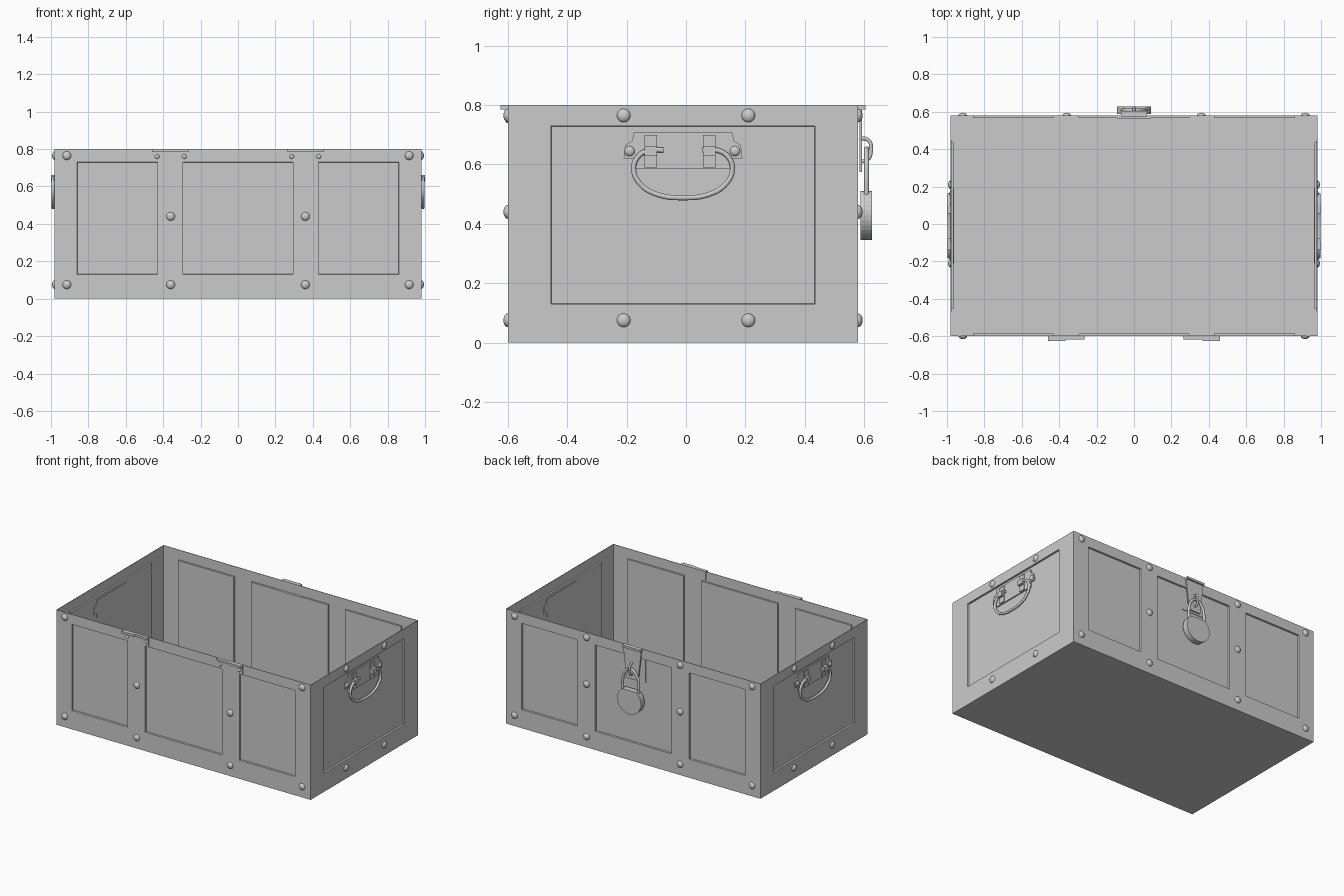
import bpy, bmesh
from mathutils import Matrix, Vector

cube = bpy.data.objects.get("Cube")
if cube:
    bpy.data.objects.remove(cube, do_unlink=True)

steel = bpy.data.materials.new("grey_steel")
GREY = (0.6, 0.6, 0.6, 1)
steel.use_nodes = True
steel.diffuse_color = GREY
steel.node_tree.nodes["Principled BSDF"].inputs["Base Color"].default_value = GREY

X, Y, FRONT, BACK, H = 0.98, 0.59, -0.6, 0.58, 0.8
RECESS = 0.012


def frame(origin, u, n):
    """Wall frame: u runs along the wall, v is up, d points outward."""
    m = Matrix.Identity(4)
    for i, axis in enumerate((u, (0, 0, 1), n, origin)):
        m.col[i].xyz = axis
    return m


front = frame((0, FRONT, 0), (1, 0, 0), (0, -1, 0))
right = frame((X, 0, 0), (0, 1, 0), (1, 0, 0))
back = frame((0, BACK, 0), (-1, 0, 0), (0, 1, 0))
left = frame((-X, 0, 0), (0, -1, 0), (-1, 0, 0))


def finish(name, bm, smooth=False):
    mesh = bpy.data.meshes.new(name)
    bm.to_mesh(mesh)
    bm.free()
    for p in mesh.polygons:
        p.use_smooth = smooth
    return link(name, mesh)


def link(name, data):
    data.materials.append(steel)
    ob = bpy.data.objects.new(name, data)
    bpy.context.collection.objects.link(ob)
    return ob


def mirror(ob):
    ob.modifiers.new("both_sides", "MIRROR").use_axis = (True, False, False)


def prism(name, m, outline, d0, d1):
    bm = bmesh.new()
    face = bm.faces.new([bm.verts.new(m @ Vector((u, v, d0))) for u, v in outline])
    ext = bmesh.ops.extrude_face_region(bm, geom=[face])["geom"]
    move = m.to_3x3() @ Vector((0, 0, d1 - d0))
    bmesh.ops.translate(bm, verts=[g for g in ext if isinstance(g, bmesh.types.BMVert)], vec=move)
    bmesh.ops.recalc_face_normals(bm, faces=bm.faces)
    return finish(name, bm)


def plate(name, m, u0, u1, v0, v1, d0, d1):
    return prism(name, m, [(u0, v0), (u1, v0), (u1, v1), (u0, v1)], d0, d1)


def domes(name, m, spots, radius, depth, base=0):
    bm = bmesh.new()
    for u, v in spots:
        at = m @ Matrix.Translation((u, v, base)) @ Matrix.Diagonal((radius, radius, depth, 1))
        bmesh.ops.create_uvsphere(bm, u_segments=16, v_segments=10, radius=1, matrix=at)
    inv = m.inverted()
    hidden = [v for v in bm.verts if (inv @ v.co).z < base - 0.001]
    bmesh.ops.delete(bm, geom=hidden, context="VERTS")
    return finish(name, bm, True)


def tube(name, m, points, radius, cyclic=False):
    cu = bpy.data.curves.new(name, "CURVE")
    cu.dimensions = "3D"
    cu.bevel_depth, cu.bevel_resolution, cu.resolution_u = radius, 3, 6
    cu.use_fill_caps = True
    sp = cu.splines.new("BEZIER")
    sp.bezier_points.add(len(points) - 1)
    for bp, p in zip(sp.bezier_points, points):
        bp.co = m @ Vector(p)
        bp.handle_left_type = bp.handle_right_type = "AUTO"
    sp.use_cyclic_u = cyclic
    return link(name, cu)


# Open box: pressed sheet walls with recessed panels, and a floor
bm = bmesh.new()
long_cuts = [-X, -0.86, -0.43, -0.295, 0.295, 0.43, 0.86, X]
side_cuts = [FRONT, -0.455, 0.435, BACK]
heights = [0, 0.13, 0.73, H]
panels = []
for m, cuts in ((front, long_cuts), (back, long_cuts), (right, side_cuts),
                (left, [-c for c in reversed(side_cuts)])):
    for i, (u0, u1) in enumerate(zip(cuts, cuts[1:])):
        for j, (v0, v1) in enumerate(zip(heights, heights[1:])):
            corners = ((u0, v0), (u1, v0), (u1, v1), (u0, v1))
            f = bm.faces.new([bm.verts.new(m @ Vector((u, v, 0))) for u, v in corners])
            if i % 2 and j == 1:
                panels.append(f)
bm.faces.new([bm.verts.new(p) for p in ((-X, FRONT, 0), (-X, BACK, 0), (X, BACK, 0), (X, FRONT, 0))])
bmesh.ops.remove_doubles(bm, verts=bm.verts, dist=0.0005)
bm.normal_update()
bmesh.ops.inset_individual(bm, faces=panels, thickness=0.002, depth=-RECESS)
box = finish("box_shell", bm)
sheet = box.modifiers.new("sheet", "SOLIDIFY")
sheet.thickness, sheet.offset = 0.003, -1

# Rivets on every wall
corners = [(s * 0.915, v) for s in (-1, 1) for v in (0.075, 0.765)]
posts = [(s * 0.36, v) for s in (-1, 1) for v in (0.075, 0.44)]
tops = [(s * 0.36, 0.765) for s in (-1, 1)]
domes("front_rivets", front, corners + posts, 0.023, 0.015)
domes("back_rivets", back, corners + posts + tops, 0.023, 0.015)
mirror(domes("side_rivets", right, [(s * 0.21, v) for s in (-1, 1) for v in (0.075, 0.765)], 0.023, 0.014))

# Hinges on the front rim
mirror(plate("hinge_leaf", front, 0.265, 0.46, 0.74, 0.79, -0.005, 0.006))
mirror(domes("hinge_rivets", front, [(0.287, 0.76), (0.432, 0.76)], 0.012, 0.007, 0.006))
for name, u0, u1, d in (("inner", 0.265, 0.365, 0.018), ("outer", 0.365, 0.46, 0.025)):
    m = front @ Matrix.Rotation(0, 4, "X")
    mirror(plate("hinge_lip_" + name, m, u0, u1, 0.785, H, -0.005, d))

# Side handles: eared plate, two straps and a hanging bail
C = -0.01
half = [(0.165, 0.585), (0.165, 0.62), (0.2, 0.62), (0.195, 0.665), (0.172, 0.68), (0.165, 0.71)]
outline = [(C + u, v) for u, v in half] + [(C - u, v) for u, v in reversed(half)]
mirror(prism("handle_plate", right, outline, -RECESS - 0.005, -0.004))
mirror(domes("handle_rivets", right, [(C - 0.18, 0.645), (C + 0.175, 0.645)], 0.017, 0.01, -0.004))
for name, u in (("front", -0.118), ("rear", 0.078)):
    mirror(plate("handle_strap_" + name, right, u - 0.021, u + 0.021, 0.59, 0.70, -0.006, 0.002))
    mirror(plate("strap_loop_" + name, right, u - 0.021, u + 0.021, 0.628, 0.662, 0, 0.02))
bail = [(0.065, 0.648), (0.115, 0.648), (0.155, 0.622), (0.166, 0.58), (0.145, 0.535), (0.09, 0.5)]
path = [(C + u, v, 0.009) for u, v in bail] + [(C, 0.488, 0.009)]
path += [(C - u, v, 0.009) for u, v in reversed(bail)]
mirror(tube("handle_bail", right, path, 0.009))

# Hasp on the back: base plate, tapered strap, rim lip and staple
plate("hasp_base", back, -0.09, 0.09, 0.57, 0.73, -0.017, -0.008)
prism("hasp_strap", back, [(-0.045, 0.575), (0.045, 0.575), (0.07, 0.79), (-0.07, 0.79)], 0.004, 0.012)
plate("hasp_lip", back, -0.07, 0.07, 0.785, H, -0.005, 0.024)
tube("hasp_staple", back, [(0, 0.69, 0.005), (0, 0.68, 0.036), (0, 0.645, 0.043), (0, 0.615, 0.03),
                           (0, 0.61, 0.005)], 0.007)

# Padlock: round body with a flat top, and its shackle
lock = []
for i in range(33):
    p = Matrix.Rotation(i * 6.2832 / 33, 2) @ Vector((0.092, 0))
    lock.append((p.x, min(0.437 + p.y, 0.51)))
prism("padlock_body", back, lock, 0.008, 0.047)
arch = [(0.06, 0.5), (0.062, 0.555), (0.045, 0.62)]
tube("padlock_shackle", back, [(u, v, 0.028) for u, v in arch] + [(0, 0.652, 0.028)]
     + [(-u, v, 0.028) for u, v in reversed(arch)], 0.009)
